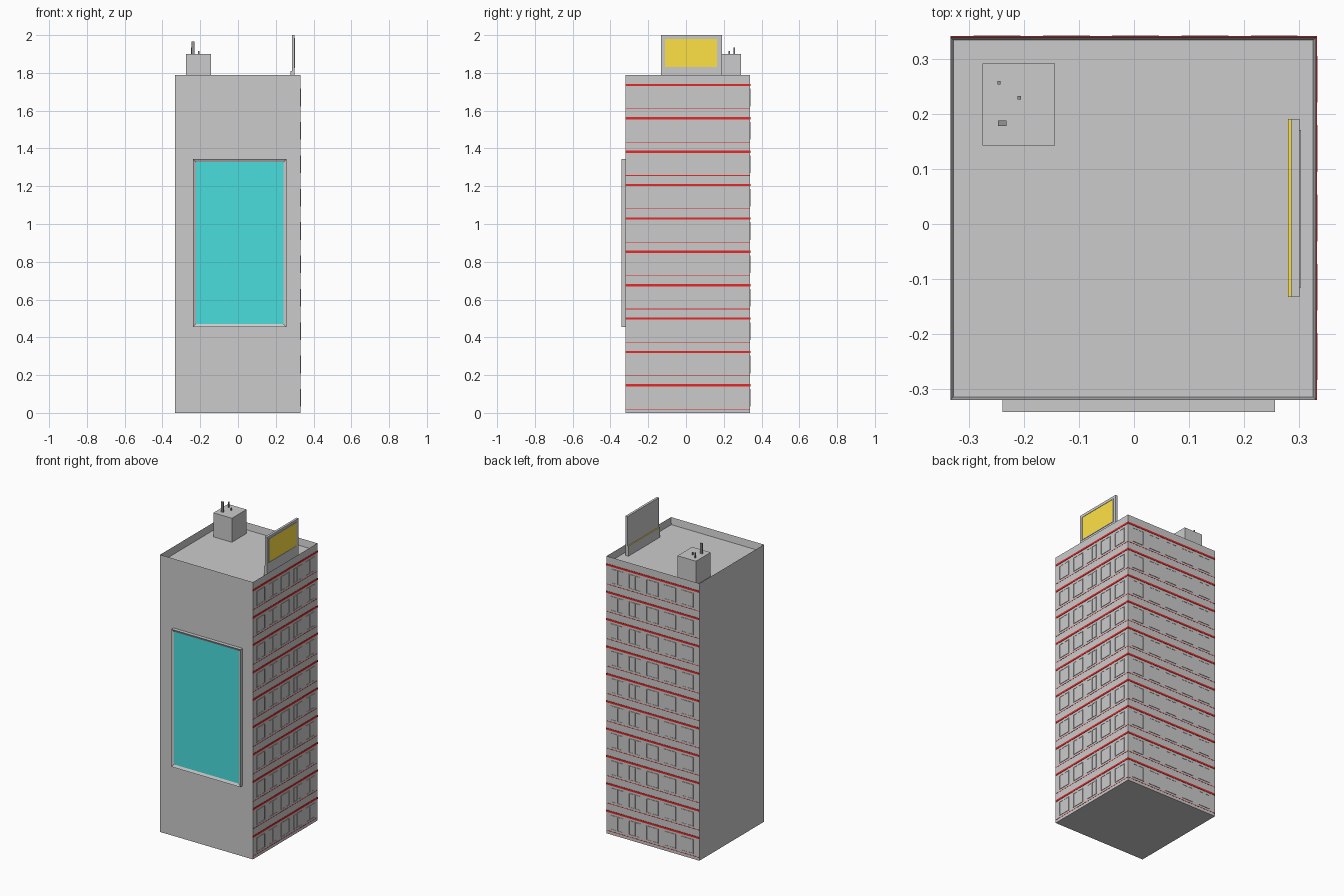
import bpy, bmesh
from mathutils import Vector

if "Cube" in bpy.data.objects:
    bpy.data.objects.remove(bpy.data.objects["Cube"])


def material(name, rgb):
    m = bpy.data.materials.new(name)
    m.diffuse_color = (*rgb, 1)
    m.use_nodes = True
    m.node_tree.nodes["Principled BSDF"].inputs["Base Color"].default_value = m.diffuse_color
    return m


RED = material("red", (0.8, 0.02, 0.02))
GLASS = material("window_grey", (0.52, 0.52, 0.52))
TEAL = material("teal", (0.07, 0.73, 0.73))
GOLD = material("gold", (1.0, 0.76, 0.06))
DARK = material("dark_metal", (0.3, 0.3, 0.3))


def add_box(bm, lo, hi):
    """Axis-aligned box between two corners."""
    lo, hi = Vector(lo), Vector(hi)
    verts = bmesh.ops.create_cube(bm, size=1)["verts"]
    for v in verts:
        v.co = Vector((lo[i] + (v.co[i] + 0.5) * (hi[i] - lo[i]) for i in range(3)))


def finish(bm, name, *mats):
    bmesh.ops.recalc_face_normals(bm, faces=bm.faces)
    mesh = bpy.data.meshes.new(name)
    bm.to_mesh(mesh)
    bm.free()
    for m in mats:
        mesh.materials.append(m)
    ob = bpy.data.objects.new(name, mesh)
    bpy.context.collection.objects.link(ob)
    return ob


def boxes(name, corners, *mats):
    bm = bmesh.new()
    for lo, hi in corners:
        add_box(bm, lo, hi)
    return finish(bm, name, *mats)


def recessed_box(name, lo, hi, normal, rim, depth, mats=()):
    """Box with one face inset by rim and pushed in by depth."""
    bm = bmesh.new()
    add_box(bm, lo, hi)
    bm.normal_update()
    n = Vector(normal)
    face = max(bm.faces, key=lambda f: f.normal.dot(n))
    bmesh.ops.inset_region(bm, faces=[face], thickness=rim)
    bmesh.ops.translate(bm, verts=face.verts, vec=-n * depth)
    if mats:
        face.material_index = 1
    return finish(bm, name, *mats)


X0, X1, Y0, Y1, H, ROOF = -0.333, 0.330, -0.319, 0.339, 1.79, 1.745

# Tower with a sunken roof behind a thin parapet
recessed_box("tower", (X0, Y0, 0), (X1, Y1, H), (0, 0, 1), 0.008, H - ROOF)


# Facades: windows and red bands on the right and back walls
def facade(name, to_world, u0, u1, mid):
    frames, panes, bands = [], [], []

    def put(target, ua, ub, out, za, zb):
        a, b = to_world(ua, -0.002, za), to_world(ub, out, zb)
        target.append((a, b))

    for floor in range(10):
        z = 0.02 + floor * 0.1767
        put(bands, u0, u1 + 0.002, 0.002, z + 0.120, z + 0.132)   # thick band
        put(bands, u0, u1 + 0.001, 0.001, z - 0.0015, z + 0.0015)  # thin band
        za, zb = z + 0.013, z + 0.106
        for i in range(-2, 3):
            c = mid + i * 0.1257
            for a, b in ((-0.0425, -0.038), (-0.005, 0.005), (0.038, 0.0425)):
                put(frames, c + a, c + b, 0.003, za, zb)
            for a, b in ((za, za + 0.004), (zb - 0.004, zb)):
                put(frames, c - 0.0425, c + 0.0425, 0.003, a, b)
            for a, b in ((-0.038, -0.005), (0.005, 0.038)):
                put(panes, c + a, c + b, 0.001, za + 0.004, zb - 0.004)
    boxes(name + "_window_frames", frames)
    boxes(name + "_window_panes", panes, GLASS)
    boxes(name + "_red_bands", bands, RED)


facade("right", lambda u, n, z: (X1 + n, u, z), Y0, Y1, 0.011)
facade("back", lambda u, n, z: (u, Y1 + n, z), X0, X1, 0.003)

GREY = None
# Large framed board on the front wall
recessed_box("front_board", (-0.238, -0.341, 0.455), (0.256, Y0, 1.343),
             (0, -1, 0), 0.022, 0.008, (GREY, TEAL))

# Rooftop sign facing right, with a low ledge behind it
recessed_box("roof_sign", (0.285, -0.132, ROOF), (0.300, 0.190, 2.0),
             (1, 0, 0), 0.022, 0.0, ())
boxes("roof_sign_panel", [((0.296, -0.11, 1.832), (0.3008, 0.165, 1.98))], GOLD)
boxes("roof_sign_rim", [((0.30, -0.115, 1.98), (0.303, 0.17, 1.985)),
                        ((0.30, -0.115, 1.827), (0.303, 0.17, 1.832)),
                        ((0.30, -0.115, 1.832), (0.303, -0.11, 1.98)),
                        ((0.30, 0.165, 1.832), (0.303, 0.17, 1.98))])
boxes("sign_ledge", [((0.279, -0.132, ROOF), (0.285, 0.190, 1.808))])
boxes("sign_ledge_top", [((0.279, -0.132, 1.808), (0.285, 0.190, 1.810))], GOLD)

# Roof hut with vent pipes
boxes("roof_hut", [((-0.275, 0.142, ROOF), (-0.143, 0.291, 1.90))])
pipes = ((-0.239, 0.183, 0.008, 0.005, 1.965),
         (-0.245, 0.256, 0.0025, 0.0035, 1.935),
         (-0.208, 0.229, 0.003, 0.003, 1.917))
boxes("vent_pipes", [((x - a, y - b, 1.90), (x + a, y + b, z))
                     for x, y, a, b, z in pipes], DARK)
